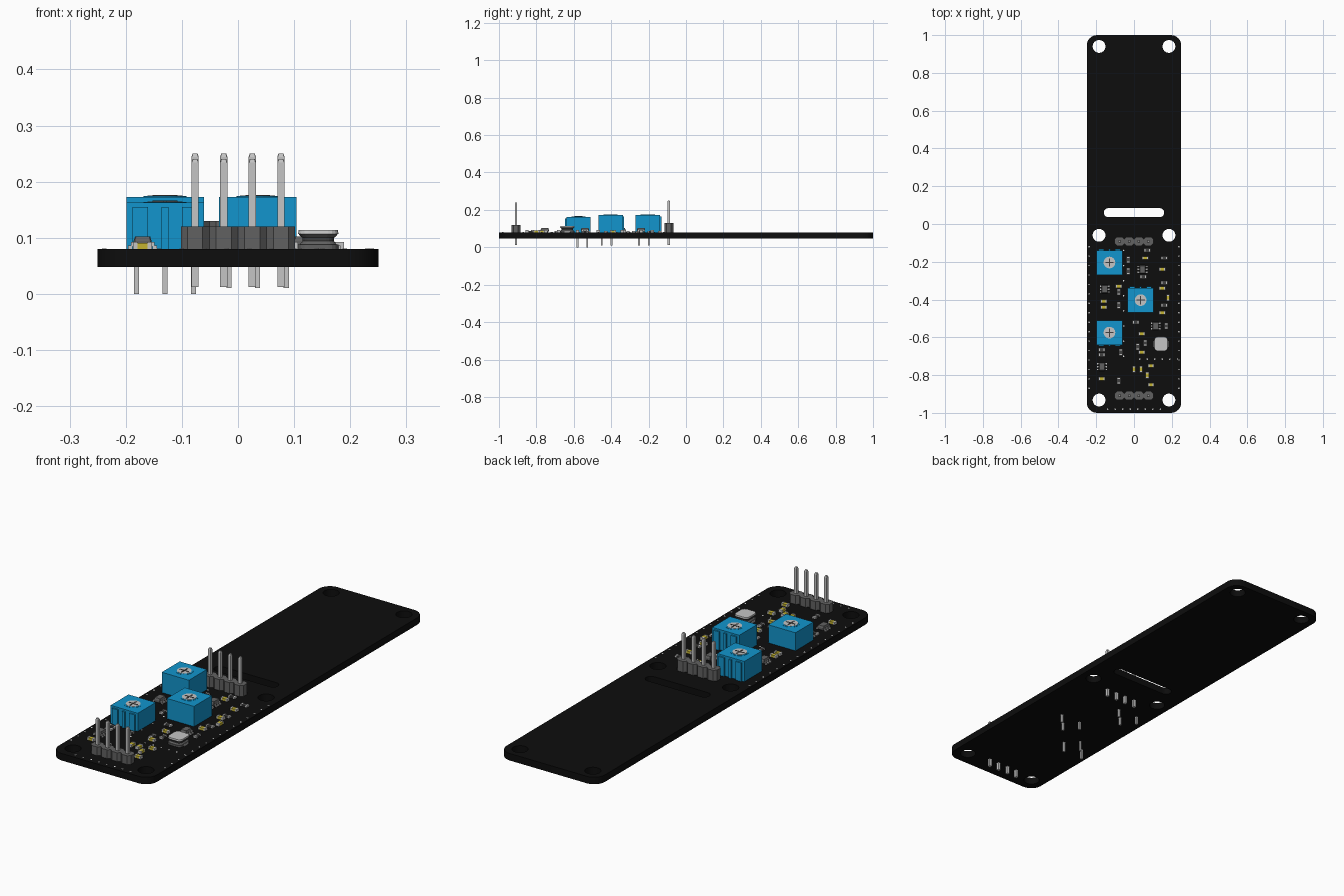
import bpy
import bmesh
from math import cos, sin, pi
from mathutils import Matrix, Vector

cube = bpy.data.objects.get("Cube")
if cube:
    bpy.data.objects.remove(cube)


def material(name, *rgb):
    m = bpy.data.materials.new(name)
    m.use_nodes = True
    m.diffuse_color = (*rgb, 1)
    m.node_tree.nodes["Principled BSDF"].inputs["Base Color"].default_value = (*rgb, 1)
    return m


BLACK = material("board black", .004, .004, .004)
BLUE = material("trimmer blue", .006, .3, .61)
GREY = material("plastic grey", .12, .12, .12)
DARK = material("chip dark grey", .05, .05, .05)
METAL = material("tinned metal", .56, .56, .56)
YELLOW = material("capacitor yellow", .55, .45, .03)
WHITE = material("via white", .8, .8, .8)
TOP = .08          # upper face of the board
PITCH = .051


class Part:
    """Collects solids of several materials into one object."""

    def __init__(self, name):
        self.name, self.bm, self.mats = name, bmesh.new(), []

    def paint(self, faces, mat):
        if mat not in self.mats:
            self.mats.append(mat)
        for f in faces:
            f.material_index = self.mats.index(mat)

    def box(self, mat, x, y, z0, z1, w, d):
        m = Matrix.Translation((x, y, (z0 + z1) / 2)) @ Matrix.Diagonal((w, d, z1 - z0, 1))
        verts = bmesh.ops.create_cube(self.bm, size=1, matrix=m)["verts"]
        self.paint({f for v in verts for f in v.link_faces}, mat)

    def prism(self, mat, outline, z0, z1, taper=1):
        """Extrude a closed outline, scaling its top about its centre."""
        mid = sum((Vector(p) for p in outline), Vector((0, 0))) / len(outline)
        low = [self.bm.verts.new((*p, z0)) for p in outline]
        high = [self.bm.verts.new((*(mid + (Vector(p) - mid) * taper), z1)) for p in outline]
        faces = [self.bm.faces.new(low[::-1]), self.bm.faces.new(high)]
        for i in range(len(low)):
            j = (i + 1) % len(low)
            faces.append(self.bm.faces.new((low[i], low[j], high[j], high[i])))
        self.paint(faces, mat)

    def finish(self):
        mesh = bpy.data.meshes.new(self.name)
        self.bm.to_mesh(mesh)
        self.bm.free()
        for m in self.mats:
            mesh.materials.append(m)
        ob = bpy.data.objects.new(self.name, mesh)
        bpy.context.collection.objects.link(ob)
        return ob


def rounded(x, y, w, d, r, steps=8):
    """Rounded rectangle outline, counter-clockwise."""
    pts = []
    for q, (sx, sy) in enumerate(((1, 1), (-1, 1), (-1, -1), (1, -1))):
        for i in range(steps + 1):
            a = (q + i / steps) * pi / 2
            pts.append((x + sx * (w / 2 - r) + r * cos(a), y + sy * (d / 2 - r) + r * sin(a)))
    return pts


def circle(x, y, r, n=24):
    return [(x + r * cos(2 * pi * i / n), y + r * sin(2 * pi * i / n)) for i in range(n)]


# Board: filled outline with six screw holes and a slot
curve = bpy.data.curves.new("board_outline", "CURVE")
curve.dimensions = "2D"
curve.fill_mode = "BOTH"
curve.extrude = .016
loops = [rounded(0, 0, .5, 2, .055), rounded(0, .06, .32, .048, .0239)]
loops += [circle(x, y, .034, 32) for x in (-.185, .185) for y in (-.932, -.06, .94)]
for loop in loops:
    spline = curve.splines.new("POLY")
    spline.points.add(len(loop) - 1)
    for p, (x, y) in zip(spline.points, loop):
        p.co = (x, y, 0, 1)
    spline.use_cyclic_u = True
temp = bpy.data.objects.new("board_outline", curve)
bpy.context.collection.objects.link(temp)
graph = bpy.context.evaluated_depsgraph_get()
mesh = bpy.data.meshes.new_from_object(temp.evaluated_get(graph))
bpy.data.objects.remove(temp)
mesh.transform(Matrix.Translation((0, 0, TOP - .016)))
mesh.materials.clear()
mesh.materials.append(BLACK)
board = bpy.data.objects.new("circuit_board", mesh)
bpy.context.collection.objects.link(board)


# Pin headers: a row of chamfered blocks, each with a square pin
def header(name, y, lift):
    p = Part(name)
    for i in range(4):
        x = (i - 1.5) * PITCH
        p.prism(GREY, rounded(x, y, PITCH, .048, .012, 1), TOP, .12 + lift)
        p.box(METAL, x, y, .012, .234 + lift, .013, .013)
        tip = rounded(x, y, .013, .013, .001, 1)
        p.prism(METAL, tip, .234 + lift, .24 + lift, .7)
    p.finish()


header("front_pin_header", -.909, 0)
header("middle_pin_header", -.092, .01)


# Trimmers: ribbed box, cross-slotted dial and three legs
def trimmer(name, x, y, side, lift):
    p = Part(name)
    top = .173 + lift
    p.box(BLUE, x, y, TOP + lift, top, .138, .13)
    face = y - side * .066
    for dx, w in ((-.044, .028), (0, .012), (.044, .028)):
        p.box(BLUE, x + dx, face, TOP + lift, top - .008, w, .012)
    p.prism(BLUE, circle(x, y, .038), top, top + .001)
    p.prism(METAL, circle(x, y, .031), top, top + .002)
    for w, d in ((.044, .006), (.006, .044)):
        p.box(DARK, x, y, top, top + .003, w, d)
    for dx, dy in ((-PITCH, -.005), (0, .047), (PITCH, -.005)):
        p.box(METAL, x + dx, y + side * dy, .01 + lift, TOP + .01, .009, .009)
    p.finish()


trimmer("front_trimmer", -.13, -.575, 1, -.01)
trimmer("centre_trimmer", .035, -.403, -1, 0)
trimmer("rear_trimmer", -.13, -.204, -1, 0)

# Coil: spool with a wide top and a base flange
coil = Part("coil")
for mat, size, z0, z1, taper in ((GREY, .072, TOP, .088, 1), (GREY, .066, .088, .094, .85),
                                 (DARK, .056, .094, .1, 1), (GREY, .058, .1, .107, 1.22),
                                 (METAL, .072, .107, .114, .97)):
    coil.prism(mat, rounded(.143, -.635, size, size * 1.06, size * .25, 4), z0, z1, taper)
for s in (-1, 1):
    coil.box(METAL, .143 + s * .034, -.635, TOP, .086, .012, .03)
coil.finish()


# Chip capacitors and resistors: body with two metal end caps
def chips(name, mat, height, across, along):
    p = Part(name)
    for spots, turned in ((across, False), (along, True)):
        for x, y in spots:
            for offset, length, m, grow in ((-.013, .008, METAL, .001), (.013, .008, METAL, .001),
                                            (0, .019, mat, 0)):
                dx, dy = (0, offset) if turned else (offset, 0)
                w, d = (.018, length) if turned else (length, .018)
                p.box(m, x + dx, y + dy, TOP, TOP + height + grow, w, d)
    p.finish()


chips("capacitors", YELLOW, .011,
      [(.06, -.18), (.15, -.24), (.15, -.34), (.15, -.47), (-.16, -.41), (-.16, -.44),
       (.04, -.58), (.04, -.68), (.09, -.75), (.09, -.85), (-.17, -.82), (-.08, -.33)],
      [(.07, -.8), (0, -.77), (.037, -.77), (.18, -.39)])
chips("resistors", DARK, .007,
      [(.16, -.18), (.07, -.14), (.05, -.28), (.16, -.31), (.16, -.43), (-.17, -.665),
       (-.17, -.693), (.01, -.52)],
      [(-.03, -.19), (-.03, -.25), (-.08, -.36), (-.08, -.43), (-.07, -.68), (-.08, -.83),
       (.06, -.63), (.02, -.65), (.17, -.54)])

# Small chips: tapered body on bent legs
for i, (x, y) in enumerate([(.045, -.24), (-.155, -.345), (-.17, -.755), (.115, -.54)]):
    p = Part(f"small_chip_{i + 1}")
    body = rounded(x, y, .032, .044, .002, 1)
    p.prism(GREY, body, .084, .094)
    p.prism(GREY, body, .094, .102, .85)
    for s in (-1, 1):
        for dy in (-.015, 0, .015):
            p.box(METAL, x + s * .018, y + dy, .084, .092, .006, .007)
            p.box(METAL, x + s * .022, y + dy, TOP, .086, .008, .007)
    p.finish()

# Vias: tiny plates along the edges and across the front
vias = Part("vias")
spots = [(s * .238, -.12 - .05 * i) for s in (-1, 1) for i in range(16)]
spots += [(-.14 + .04 * i, -.98) for i in range(8)]
spots += [(.03 + .04 * i, -.715) for i in range(6)]
spots += [(-.055, -.14 - .08 * i) for i in range(8)]
for x, y in spots:
    vias.prism(WHITE, circle(x, y, .004, 8), TOP, TOP + .001)
vias.finish()
